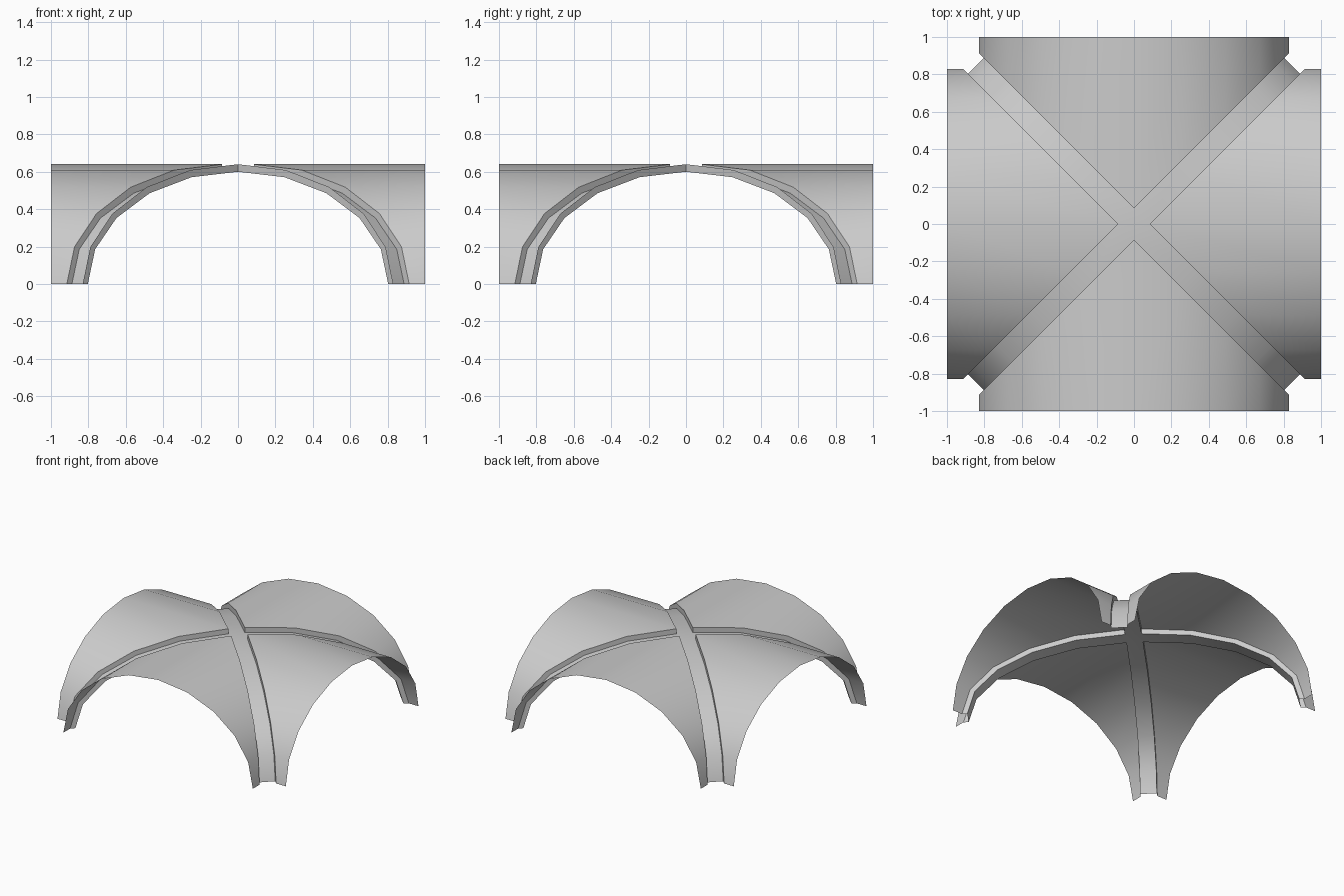
import bpy, bmesh
from math import sin, cos, pi
from mathutils import Matrix

if "Cube" in bpy.data.objects:
    bpy.data.objects.remove(bpy.data.objects["Cube"])

GAP = 0.085      # half width of the diagonal rib channels
N = 5            # segments per half arch


def arch(k, a, b):
    t = k * pi / (2 * N)
    return a * sin(t), b * cos(t)


def outer(k):
    return arch(k, 0.83, 0.64)


def inner(k):
    return arch(k, 0.803, 0.60)


def loft(bm, row_a, row_b):
    va = [bm.verts.new(p) for p in row_a]
    vb = [bm.verts.new(p) for p in row_b]
    for i in range(len(va) - 1):
        bm.faces.new((va[i], va[i + 1], vb[i + 1], vb[i]))


bm = bmesh.new()
span = range(-N, N + 1)

# barrel web on the +x side, and the walls stepping down to the ribs
web_end = [(1.0, outer(k)[0], outer(k)[1]) for k in span]
web_cut = [(abs(outer(k)[0]) + GAP, outer(k)[0], outer(k)[1]) for k in span]
wall_low = [(abs(inner(k)[0]) + GAP, inner(k)[0], inner(k)[1]) for k in span]
loft(bm, web_end, web_cut)
loft(bm, web_cut, wall_low)

# recessed diagonal rib in the +x +y corner
half = [inner(k) for k in range(N + 1)]
loft(bm, [(p + GAP, p, z) for p, z in half], [(p, p + GAP, z) for p, z in half])

# triangle of the flat rib crossing
z0 = inner(0)[1]
bm.faces.new([bm.verts.new(p) for p in ((0, 0, z0), (GAP, 0, z0), (0, GAP, z0))])

# repeat the quarter around the centre
quarter = bm.verts[:] + bm.edges[:] + bm.faces[:]
for i in range(1, 4):
    dup = bmesh.ops.duplicate(bm, geom=quarter)
    verts = [v for v in dup["geom"] if isinstance(v, bmesh.types.BMVert)]
    bmesh.ops.rotate(bm, verts=verts, cent=(0, 0, 0),
                     matrix=Matrix.Rotation(i * pi / 2, 3, 'Z'))
bmesh.ops.remove_doubles(bm, verts=bm.verts[:], dist=0.0005)
bmesh.ops.recalc_face_normals(bm, faces=bm.faces[:])

# make the webs face upward
bm.normal_update()
if sum(f.normal.z * f.calc_area() for f in bm.faces) < 0:
    bmesh.ops.reverse_faces(bm, faces=bm.faces[:])

mesh = bpy.data.meshes.new("groin_vault")
bm.to_mesh(mesh)
bm.free()
vault = bpy.data.objects.new("groin_vault", mesh)
bpy.context.collection.objects.link(vault)
bpy.context.view_layer.objects.active = vault
vault.select_set(True)
bpy.ops.object.shade_smooth_by_angle(angle=0.6)
